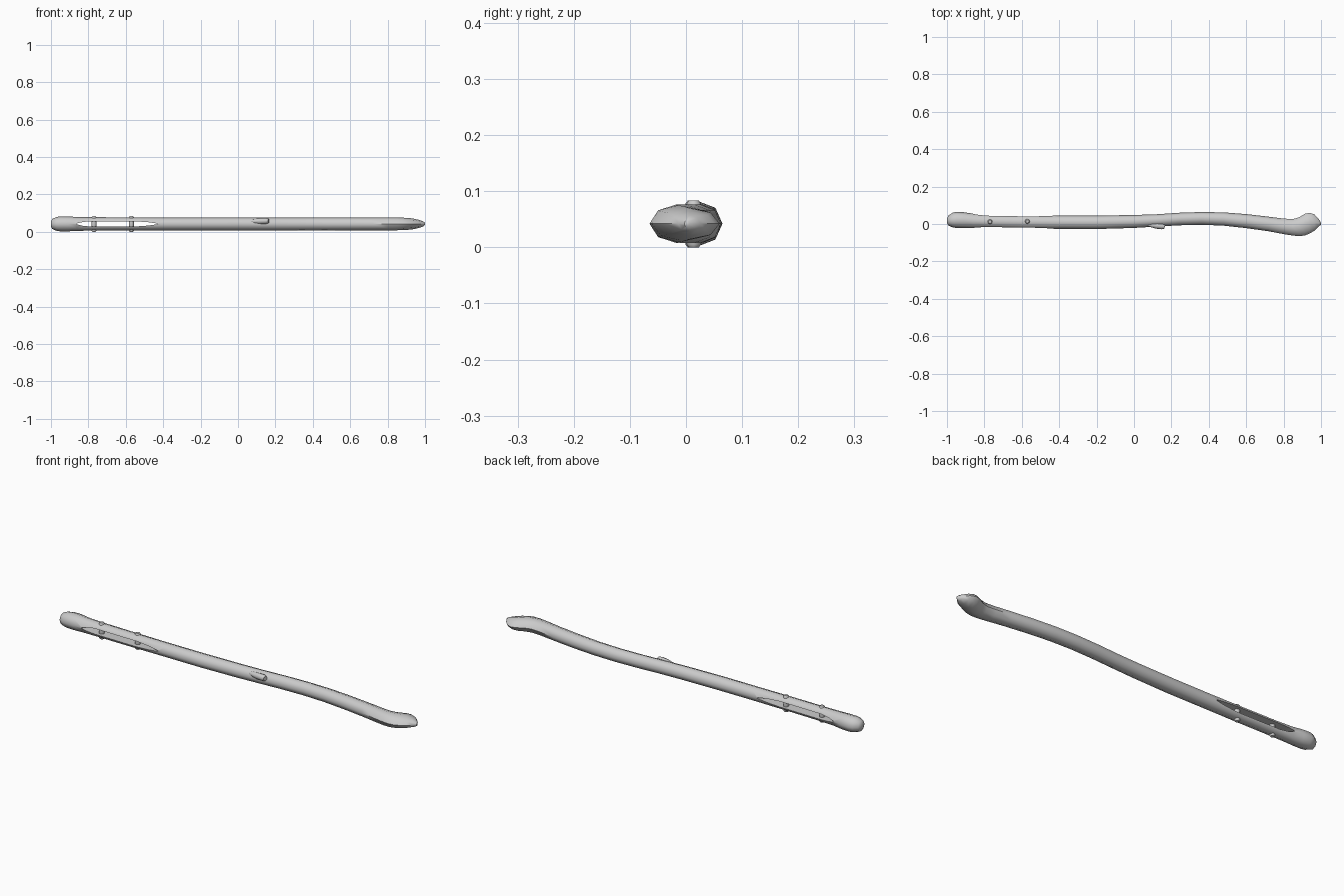
import bpy, bmesh, math
from mathutils import Vector

if "Cube" in bpy.data.objects:
    bpy.data.objects.remove(bpy.data.objects["Cube"])

ZC = 0.042  # mid height of the stick


def finish(bm, name, angle=50):
    bmesh.ops.recalc_face_normals(bm, faces=bm.faces)
    me = bpy.data.meshes.new(name)
    bm.to_mesh(me)
    bm.free()
    ob = bpy.data.objects.new(name, me)
    bpy.context.collection.objects.link(ob)
    smooth(ob, angle)
    return ob


def smooth(ob, angle):
    bpy.ops.object.select_all(action='DESELECT')
    bpy.context.view_layer.objects.active = ob
    ob.select_set(True)
    bpy.ops.object.shade_smooth_by_angle(angle=math.radians(angle))


def loft(rings):
    bm = bmesh.new()
    loops = [[bm.verts.new(p) for p in ring] for ring in rings]
    for a, b in zip(loops, loops[1:]):
        n = len(a)
        for i in range(n):
            bm.faces.new((a[i], a[(i + 1) % n], b[(i + 1) % n], b[i]))
    bm.faces.new(loops[0])
    bm.faces.new(loops[-1])
    return bm


def tube(name, stations, sides=8):
    # stations: centre, direction, radius
    rings = []
    for c, d, r in stations:
        d = Vector(d).normalized()
        u = d.orthogonal().normalized()
        v = d.cross(u)
        rings.append([Vector(c) + r * (math.cos(t) * u + math.sin(t) * v)
                      for t in (2 * math.pi * i / sides for i in range(sides))])
    return finish(loft(rings), name)


# Wavy handle: x, low y, high y, half height
sections = [
    (-1.0, 0.006, 0.028, 0.012), (-0.993, -0.008, 0.045, 0.027),
    (-0.97, -0.018, 0.060, 0.037), (-0.95, -0.021, 0.065, 0.040),
    (-0.91, -0.022, 0.063, 0.040), (-0.86, -0.022, 0.055, 0.037),
    (-0.78, -0.022, 0.050, 0.036), (-0.6, -0.025, 0.047, 0.035),
    (-0.4, -0.026, 0.045, 0.034), (-0.2, -0.027, 0.045, 0.034),
    (0.0, -0.021, 0.048, 0.034), (0.12, -0.014, 0.052, 0.034),
    (0.24, -0.007, 0.060, 0.034), (0.36, -0.004, 0.064, 0.034),
    (0.48, -0.009, 0.062, 0.034), (0.6, -0.022, 0.053, 0.034),
    (0.72, -0.039, 0.039, 0.034), (0.80, -0.054, 0.029, 0.034),
    (0.85, -0.062, 0.026, 0.034), (0.885, -0.065, 0.037, 0.033),
    (0.915, -0.061, 0.055, 0.031), (0.94, -0.050, 0.060, 0.028),
    (0.965, -0.036, 0.051, 0.022), (0.988, -0.014, 0.026, 0.015),
    (1.0, -0.003, 0.006, 0.006)]
rings = []
for x, lo, hi, h in sections:
    rings.append([(x, (lo + hi) / 2 + (hi - lo) / 2 * math.cos(t), ZC + h * math.sin(t))
                  for t in (math.pi * i / 4 for i in range(8))])
handle = finish(loft(rings), "handle")

# Tapered slot through the handle, front to back
half = [(-0.86, 0.003), (-0.83, 0.010), (-0.79, 0.014), (-0.55, 0.014), (-0.48, 0.009), (-0.43, 0.002)]
outline = half + [(x, -z) for x, z in reversed(half)]
cutter = finish(loft([[(x, y, ZC + z) for x, z in outline] for y in (-0.1, 0.12)]), "slot_cutter")
cutter.hide_render = True
mod = handle.modifiers.new("slot", 'BOOLEAN')
mod.operation = 'DIFFERENCE'
mod.solver = 'EXACT'
mod.object = cutter
bpy.context.view_layer.objects.active = handle
bpy.ops.object.modifier_apply(modifier=mod.name)
bpy.data.objects.remove(cutter)
smooth(handle, 50)

# Pins bridging the slot
for i, (x, y) in enumerate([(-0.77, 0.012), (-0.57, 0.014)]):
    tube(f"pin_{i + 1}", [((x, y, z), (0, 0, 1), r) for z, r in
                          [(0.0, 0.009), (0.005, 0.013), (0.078, 0.013), (0.083, 0.009)]])

# Small slanted peg on the front side
d = (1, -0.3, 0.05)
tube("peg", [((0.07, -0.001, 0.056), d, 0.010), ((0.12, -0.009, 0.057), d, 0.016),
             ((0.15, -0.013, 0.058), d, 0.016), ((0.164, -0.016, 0.058), d, 0.011)])
